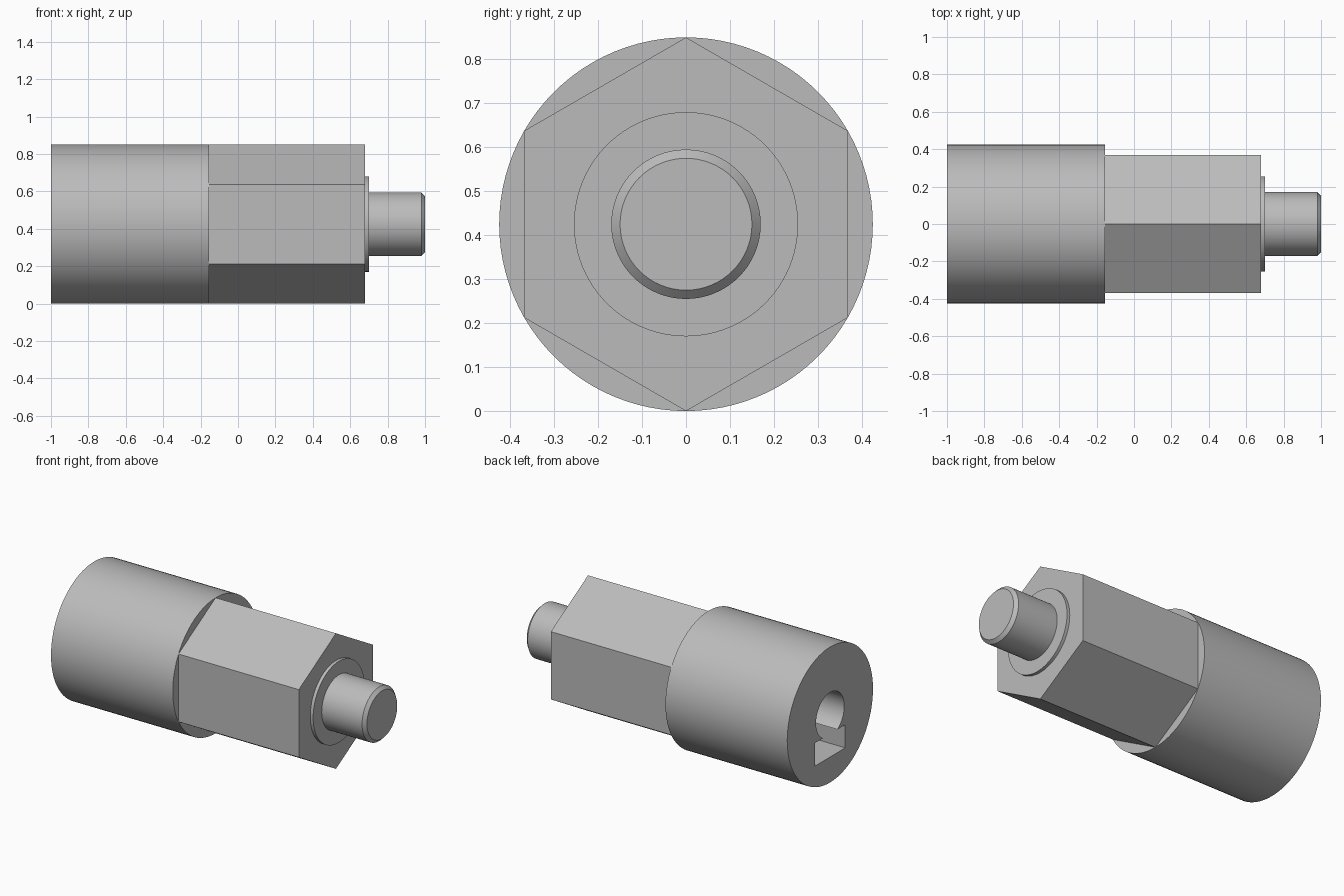
import bpy, bmesh, math

if "Cube" in bpy.data.objects:
    bpy.data.objects.remove(bpy.data.objects["Cube"])

AXIS_Z = 0.425   # height of the long axis
R = 0.425        # body radius

steel = bpy.data.materials.new("plain grey")
steel.diffuse_color = (0.5, 0.5, 0.5, 1)
steel.use_nodes = True
steel.node_tree.nodes["Principled BSDF"].inputs["Base Color"].default_value = steel.diffuse_color


def circle(r, n):
    """Points (y, z) of a regular polygon with one corner at the top."""
    return [(r * math.sin(2 * math.pi * i / n), r * math.cos(2 * math.pi * i / n)) for i in range(n)]


def loft(name, sections, cap_start=True):
    """Skin matching (x, outline) sections along the x axis and cap the ends."""
    bm = bmesh.new()
    rings = [[bm.verts.new((x, y, z + AXIS_Z)) for y, z in pts] for x, pts in sections]
    n = len(rings[0])
    for a, b in zip(rings, rings[1:]):
        for i in range(n):
            j = (i + 1) % n
            bm.faces.new((a[i], a[j], b[j], b[i]))
    if cap_start:
        bm.faces.new(rings[0])
    bm.faces.new(rings[-1])
    bmesh.ops.recalc_face_normals(bm, faces=bm.faces)
    mesh = bpy.data.meshes.new(name)
    bm.to_mesh(mesh)
    bm.free()
    mesh.materials.append(steel)
    obj = bpy.data.objects.new(name, mesh)
    bpy.context.collection.objects.link(obj)
    return obj


def smooth(obj):
    bpy.ops.object.select_all(action='DESELECT')
    obj.select_set(True)
    bpy.context.view_layer.objects.active = obj
    bpy.ops.object.shade_smooth_by_angle(angle=math.radians(30))


# Round body
body = loft("round_body", [(-1.0, circle(R, 96)), (-0.155, circle(R, 96))])

# Keyed socket: round bore merging into a rectangular slot below it
bore, slot_w, slot_top, slot_bottom = 0.14, 0.15, -0.12, -0.265
a0 = math.acos(slot_top / bore)
keyhole = [(bore * math.sin(a), bore * math.cos(a))
           for a in (-a0 + 2 * a0 * i / 48 for i in range(49))]
keyhole += [(slot_w, slot_top), (slot_w, slot_bottom), (-slot_w, slot_bottom), (-slot_w, slot_top)]
cutter = loft("socket_cutter", [(-1.1, keyhole), (-0.45, keyhole)])
cutter.hide_render = True

cut = body.modifiers.new("socket", 'BOOLEAN')
cut.operation = 'DIFFERENCE'
cut.solver = 'EXACT'
cut.object = cutter
bpy.context.view_layer.objects.active = body
bpy.ops.object.modifier_apply(modifier=cut.name)
bpy.data.objects.remove(cutter)
smooth(body)

# Hexagonal wrench section
loft("hex_section", [(-0.155, circle(R, 6)), (0.68, circle(R, 6))], cap_start=False)

# Thin round shoulder
smooth(loft("shoulder", [(0.68, circle(0.255, 96)), (0.70, circle(0.255, 96))], cap_start=False))

# Pin with chamfered tip
smooth(loft("pin", [(0.70, circle(0.17, 64)), (0.98, circle(0.17, 64)), (1.0, circle(0.15, 64))],
            cap_start=False))
